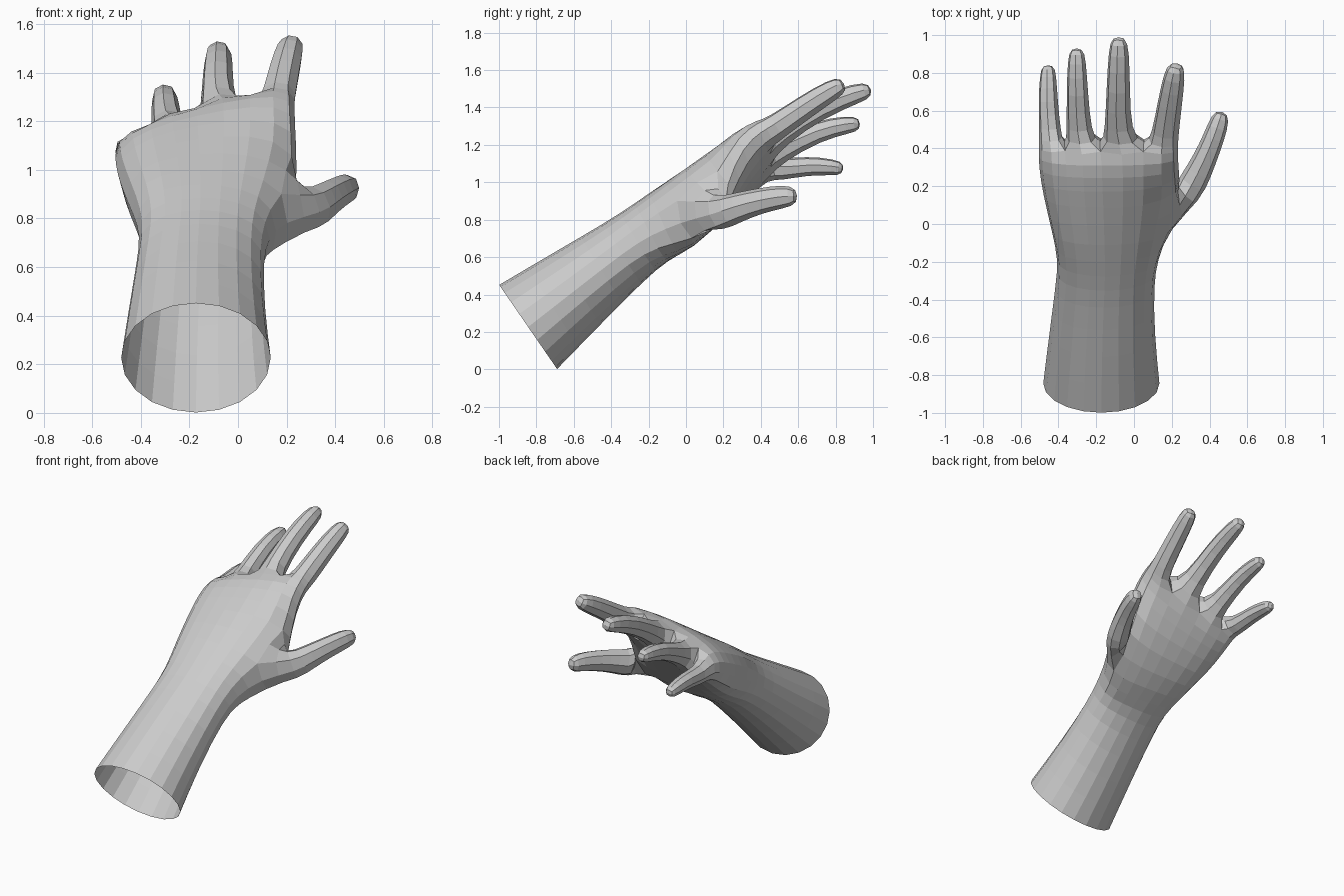
import bpy, bmesh
from mathutils import Vector

if "Cube" in bpy.data.objects:
    bpy.data.objects.remove(bpy.data.objects["Cube"])

bm = bmesh.new()

# Round (forearm) and flat (palm) ring profiles: across and thickness fractions
ROUND_U, ROUND_V = (-.951, -.588, 0, .588, .951), (.309, .809, 1, .809, .309)
PALM_U, PALM_V = (-.97, -.6, -.11, .5, .97), (.56, .92, 1, .92, .6)
GROW = 1.06  # offsets the shrinkage of the subdivision


def mix(a, b, f):
    return a + (b - a) * f


def arm_ring(top, bottom, left, right, roll, flat):
    """Ten cage points: five along the back of the hand, five on the palm side."""
    t, b = Vector((0, *top)), Vector((0, *bottom))
    centre = (t + b) / 2 + Vector(((left + right) / 2, 0, 0))
    thick = (t - b) / 2 * GROW
    wide = Vector(((right - left) / 2, 0, roll)) * GROW
    rows = []
    for sign in (1, -1):
        rows.append([bm.verts.new(centre
                                  + wide * mix(ROUND_U[i], PALM_U[i], flat)
                                  + thick * sign * mix(ROUND_V[i], PALM_V[i], flat))
                     for i in range(5)])
    return rows[0] + rows[1][::-1]


def bridge(a, b, skip=()):
    n = len(a)
    for i in range(n):
        if i not in skip:
            j = (i + 1) % n
            bm.faces.new((a[i], a[j], b[j], b[i]))


def finger(start, path, tall=1.0, tilt=-.15):
    """Square cage swept along a path of (x, y, z, radius), grown from a quad."""
    pts = [Vector(p[:3]) for p in path]
    prev = start
    for k, p in enumerate(path):
        d = (pts[min(k + 1, len(pts) - 1)] - pts[max(k - 1, 0)]).normalized()
        s = d.cross(Vector((tilt, 0, 1))).normalized()
        n = s.cross(d) * tall
        ring = [bm.verts.new(pts[k] + (s * a + n * c) * p[3])
                for a, c in ((-1, 1), (1, 1), (1, -1), (-1, -1))]
        bridge(prev, ring)
        prev = ring
    bm.faces.new(prev)


# Forearm, wrist and palm: (top y,z), (bottom y,z), left x, right x, roll, flatness
sections = [
    ((-1, .453), (-.688, 0), -.483, .137, 0, 0),
    ((-.70, .63), (-.46, .235), -.45, .11, 0, 0),
    ((-.42, .79), (-.22, .48), -.415, .105, 0, .2),
    ((-.28, .88), (-.10, .585), -.40, .12, 0, .5),
    ((-.12, .99), (.03, .66), -.43, .165, 0, .8),
    ((.10, 1.135), (.22, .83), -.478, .22, .05, 1),
    ((.25, 1.235), (.36, .98), -.50, .23, .085, 1),
    ((.37, 1.28), (.45, 1.07), -.50, .23, .10, 1),
]
rings = [arm_ring(*s) for s in sections]

# Ball of the thumb: pull the thumb corner of the palm down and forward
for ring, i, move in [(3, 5, (.01, 0, -.03)), (4, 5, (.03, .02, -.09)), (4, 6, (.02, .01, -.04)),
                      (5, 4, (.03, .07, -.04)), (5, 5, (.02, .05, -.05)), (5, 6, (0, 0, -.03))]:
    rings[ring][i].co += Vector(move)
for k in range(len(rings) - 1):
    bridge(rings[k], rings[k + 1], skip=(4,) if k == 4 else ())  # gap for thumb

# Four fingers grow from the end of the palm, little finger first
fingers = [
    [(-.445, .50, 1.065, .062), (-.455, .65, 1.09, .056), (-.455, .79, 1.08, .048), (-.455, .845, 1.07, .033)],
    [(-.292, .50, 1.17, .071), (-.30, .70, 1.275, .062), (-.303, .87, 1.31, .053), (-.303, .935, 1.312, .036)],
    [(-.085, .50, 1.265, .076), (-.083, .72, 1.405, .068), (-.08, .92, 1.48, .06), (-.08, .995, 1.495, .04)],
    [(.165, .47, 1.285, .078), (.19, .64, 1.405, .071), (.215, .79, 1.50, .063), (.226, .85, 1.528, .042)],
]
end = rings[-1]
for i, path in enumerate(fingers):
    finger((end[i], end[i + 1], end[8 - i], end[9 - i]), path)

# Thumb grows from the side of the palm
finger((rings[5][4], rings[4][4], rings[4][5], rings[5][5]),
       [(.285, .17, .825, .088), (.345, .28, .868, .075), (.40, .40, .902, .064),
        (.445, .52, .925, .059), (.468, .60, .927, .042)], tall=1.15, tilt=0)

bmesh.ops.recalc_face_normals(bm, faces=bm.faces)
mesh = bpy.data.meshes.new("hand")
bm.to_mesh(mesh)
bm.free()
hand = bpy.data.objects.new("hand", mesh)
bpy.context.collection.objects.link(hand)

# One level of rounding keeps the faceted look
sub = hand.modifiers.new("rounding", 'SUBSURF')
sub.levels = sub.render_levels = 1
